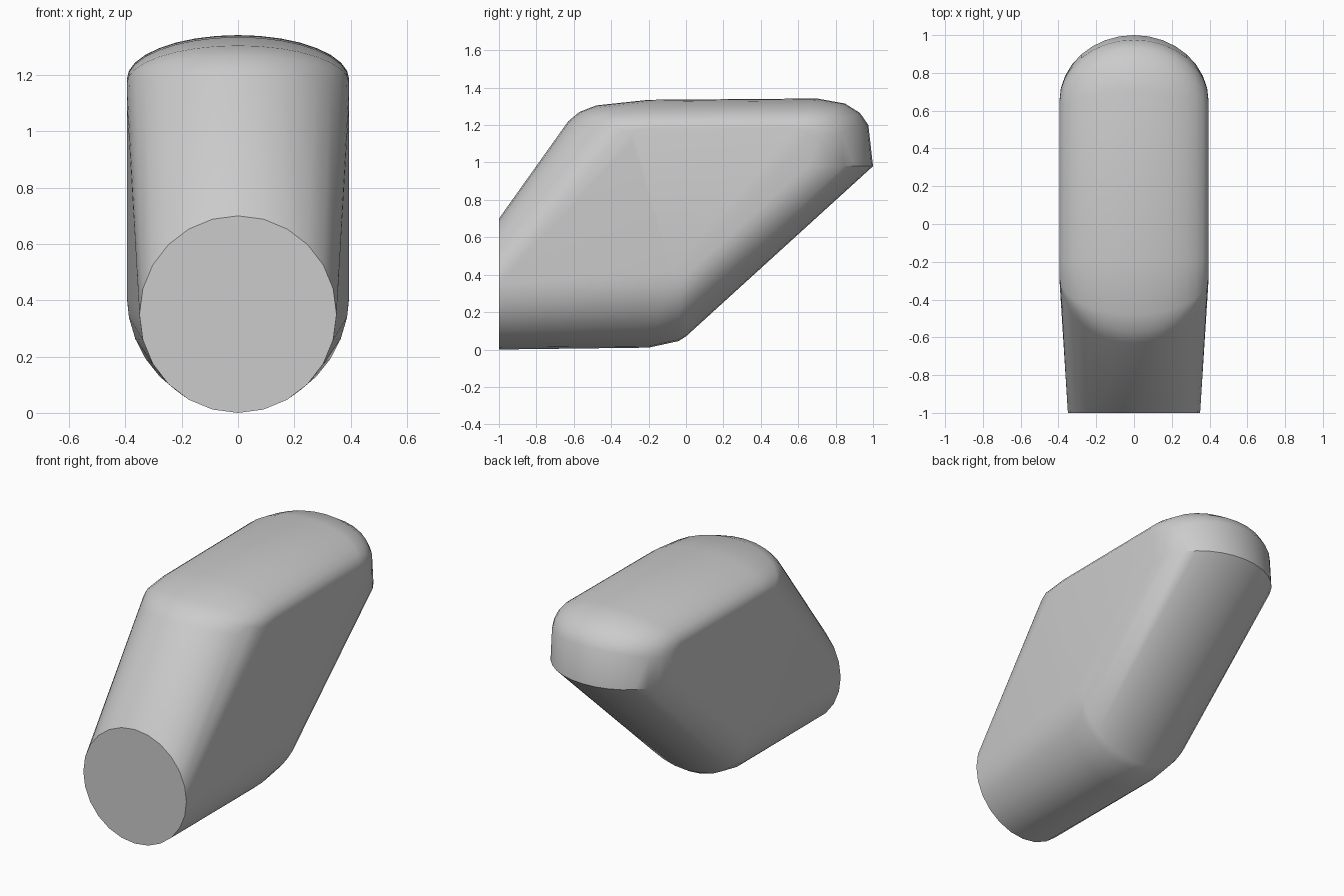
import bpy, bmesh, math

cube = bpy.data.objects.get("Cube")
if cube:
    bpy.data.objects.remove(cube, do_unlink=True)

grey = bpy.data.materials.new("light_grey")
grey.use_nodes = True
grey.diffuse_color = (0.6, 0.6, 0.6, 1)
grey.node_tree.nodes["Principled BSDF"].inputs["Base Color"].default_value = (0.6, 0.6, 0.6, 1)

HALF_WIDTH = 0.395
FRONT_RADIUS = 0.35
SIDES = 24

# Side profile (y, z): centre line point, then where it meets the flat side
PROFILE = [
    ((-0.2, 0.01), (-0.08, 0.42)),
    ((-0.04, 0.045), (-0.03, 0.41)),
    ((0.0, 0.07), (0.01, 0.41)),
    ((1.0, 0.98), (0.65, 0.98)),
    ((0.975, 1.2), (0.65, 1.12)),
    ((0.93, 1.265), (0.645, 1.15)),
    ((0.85, 1.315), (0.63, 1.17)),
    ((0.7, 1.342), (0.6, 1.185)),
    ((-0.2, 1.335), (-0.2, 1.18)),
    ((-0.48, 1.305), (-0.28, 1.17)),
    ((-0.57, 1.27), (-0.28, 1.15)),
    ((-0.63, 1.22), (-0.29, 1.11)),
]

bm = bmesh.new()

# Rounded shell: the profile shrinks towards the flat sides along an ellipse
for i in range(-8, 9):
    angle = i / 8 * math.pi / 2
    x = HALF_WIDTH * math.sin(angle)
    inset = 1 - math.cos(angle)
    for (y0, z0), (y1, z1) in PROFILE:
        bm.verts.new((x, y0 + (y1 - y0) * inset, z0 + (z1 - z0) * inset))

# Round flat front end
for i in range(SIDES):
    a = math.tau * i / SIDES
    bm.verts.new((FRONT_RADIUS * math.sin(a), -1,
                  FRONT_RADIUS * (1 - math.cos(a))))

# Skin everything and merge the flat regions
hull = bmesh.ops.convex_hull(bm, input=bm.verts)
spare = {g for g in hull["geom_interior"] + hull["geom_unused"]
         if isinstance(g, bmesh.types.BMVert)}
bmesh.ops.delete(bm, geom=list(spare), context="VERTS")
bmesh.ops.dissolve_limit(bm, angle_limit=math.radians(0.5),
                         verts=bm.verts, edges=bm.edges)
bmesh.ops.recalc_face_normals(bm, faces=bm.faces)

mesh = bpy.data.meshes.new("rounded_body")
bm.to_mesh(mesh)
bm.free()
mesh.materials.append(grey)
body = bpy.data.objects.new("rounded_body", mesh)
bpy.context.collection.objects.link(body)

bpy.ops.object.select_all(action="DESELECT")
body.select_set(True)
bpy.context.view_layer.objects.active = body
bpy.ops.object.shade_smooth_by_angle(angle=math.radians(32))
